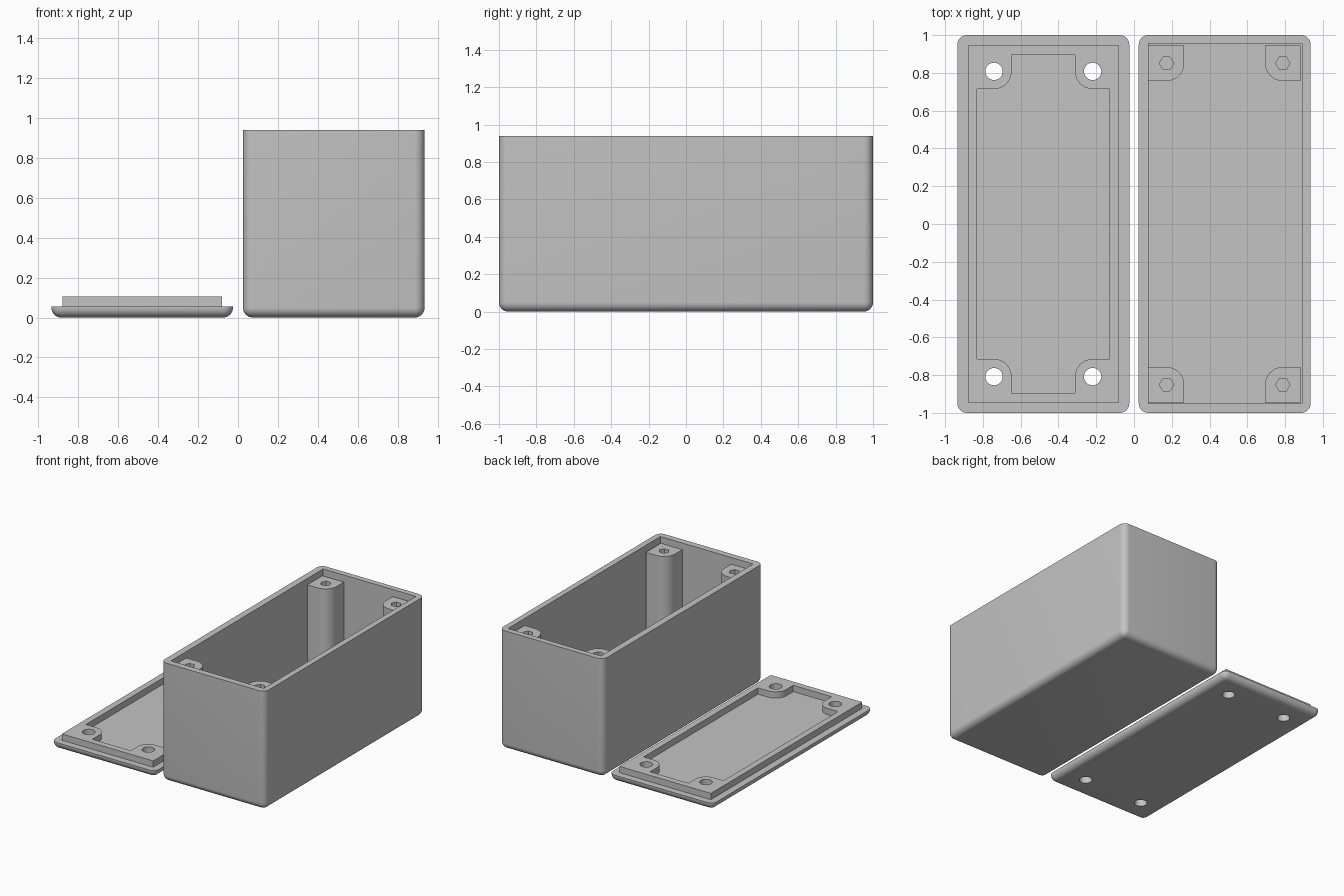
import bpy, bmesh
from math import cos, sin, pi, radians

cube = bpy.data.objects.get("Cube")
if cube:
    bpy.data.objects.remove(cube, do_unlink=True)

# Single plastic material
grey = bpy.data.materials.new("grey plastic")
grey.use_nodes = True
COLOUR = (0.55, 0.55, 0.55, 1)
grey.diffuse_color = COLOUR
grey.node_tree.nodes["Principled BSDF"].inputs["Base Color"].default_value = COLOUR

BOX_X = 0.48            # centre of the box; the lid sits at -BOX_X
HALF_X, HALF_Y = 0.455, 1.0
BOX_H, FLOOR, ROUND = 0.94, 0.05, 0.05
LID_H, LIP_TOP = 0.055, 0.105
QUADRANTS = [(1, 1), (-1, 1), (-1, -1), (1, -1)]


def arc(cx, cy, r, start, end, steps):
    angles = [radians(start + (end - start) * i / steps) for i in range(steps + 1)]
    return [(cx + r * cos(a), cy + r * sin(a)) for a in angles]


def rect(hx, hy, cx=0, cy=0):
    return [(cx + sx * hx, cy + sy * hy) for sx, sy in QUADRANTS]


def circle(cx, cy, r, sides):
    return arc(cx, cy, r, 0, 360, sides)[:-1]


def prism(name, points, z0, z1, x=0, rounded=0):
    """Extrude an outline; optionally round its upright and bottom edges."""
    bm = bmesh.new()
    face = bm.faces.new([bm.verts.new((px, py, z0)) for px, py in points])
    top = bmesh.ops.extrude_face_region(bm, geom=[face])["geom"]
    for v in top:
        if isinstance(v, bmesh.types.BMVert):
            v.co.z = z1
    bmesh.ops.recalc_face_normals(bm, faces=bm.faces)
    if rounded:
        edges = [e for e in bm.edges if min(v.co.z for v in e.verts) < z0 + 0.001]
        bmesh.ops.bevel(bm, geom=edges, offset=rounded, segments=8,
                        profile=0.5, affect='EDGES')
    mesh = bpy.data.meshes.new(name)
    bm.to_mesh(mesh)
    bm.free()
    mesh.materials.append(grey)
    obj = bpy.data.objects.new(name, mesh)
    obj.location.x = x
    bpy.context.collection.objects.link(obj)
    return obj


def activate(obj):
    bpy.ops.object.select_all(action='DESELECT')
    obj.select_set(True)
    bpy.context.view_layer.objects.active = obj


def cut(obj, points, z0, z1):
    """Cut an extruded outline out of an object."""
    cutter = prism("cutter", points, z0, z1, obj.location.x)
    cutter.hide_render = True
    mod = obj.modifiers.new("cut", 'BOOLEAN')
    mod.operation = 'DIFFERENCE'
    mod.solver = 'EXACT'
    mod.object = cutter
    activate(obj)
    bpy.ops.object.modifier_apply(modifier=mod.name)
    bpy.data.objects.remove(cutter, do_unlink=True)


def smooth(obj):
    activate(obj)
    bpy.ops.object.shade_smooth_by_angle(angle=radians(35))


# Open box with a square-cornered cavity
box = prism("box_shell", rect(HALF_X, HALF_Y), 0, BOX_H, BOX_X, ROUND)
cut(box, rect(0.406, 0.952, 0.003, 0.003), FLOOR, BOX_H + 0.1)
smooth(box)

# Corner screw posts with hexagonal holes
POST_X, POST_Y, POST_R = 0.308, 0.851, 0.094
for i, (sx, sy) in enumerate(QUADRANTS):
    r = POST_R
    outline = [(r, -r)] + arc(0, 0, r, 270, 180, 10) + [(-r, r), (r, r)]
    outline = [(sx * (POST_X + px), sy * (POST_Y + py)) for px, py in outline]
    post = prism(f"screw_post_{i + 1}", outline, FLOOR, BOX_H - 0.05, BOX_X)
    cut(post, circle(sx * POST_X, sy * POST_Y, 0.038, 6), FLOOR - 0.02, BOX_H)
    smooth(post)

# Lid plate and its raised lip, lying upside down beside the box
lid = prism("lid_plate", rect(HALF_X, HALF_Y), 0, LID_H, -BOX_X, ROUND)
lip = prism("lid_lip", rect(0.4, 0.946), LID_H, LIP_TOP, -BOX_X)

# Lip opening: a rectangle with rounded bosses left in the corners
HOLE_X, HOLE_Y, BOSS_R = 0.261, 0.808, 0.093
quarter = ([(0.35, HOLE_Y - BOSS_R)] + arc(HOLE_X, HOLE_Y, BOSS_R, 270, 180, 10)
           + [(HOLE_X - BOSS_R, 0.895)])
opening = []
for sx, sy in QUADRANTS:
    side = [(sx * px, sy * py) for px, py in quarter]
    opening += side if sx * sy > 0 else side[::-1]
cut(lip, opening, LID_H - 0.02, LIP_TOP + 0.02)

# Round screw holes through lip and lid
for part in (lid, lip):
    for sx, sy in QUADRANTS:
        cut(part, circle(sx * HOLE_X, sy * HOLE_Y, 0.046, 32), -0.05, LIP_TOP + 0.05)
    smooth(part)
